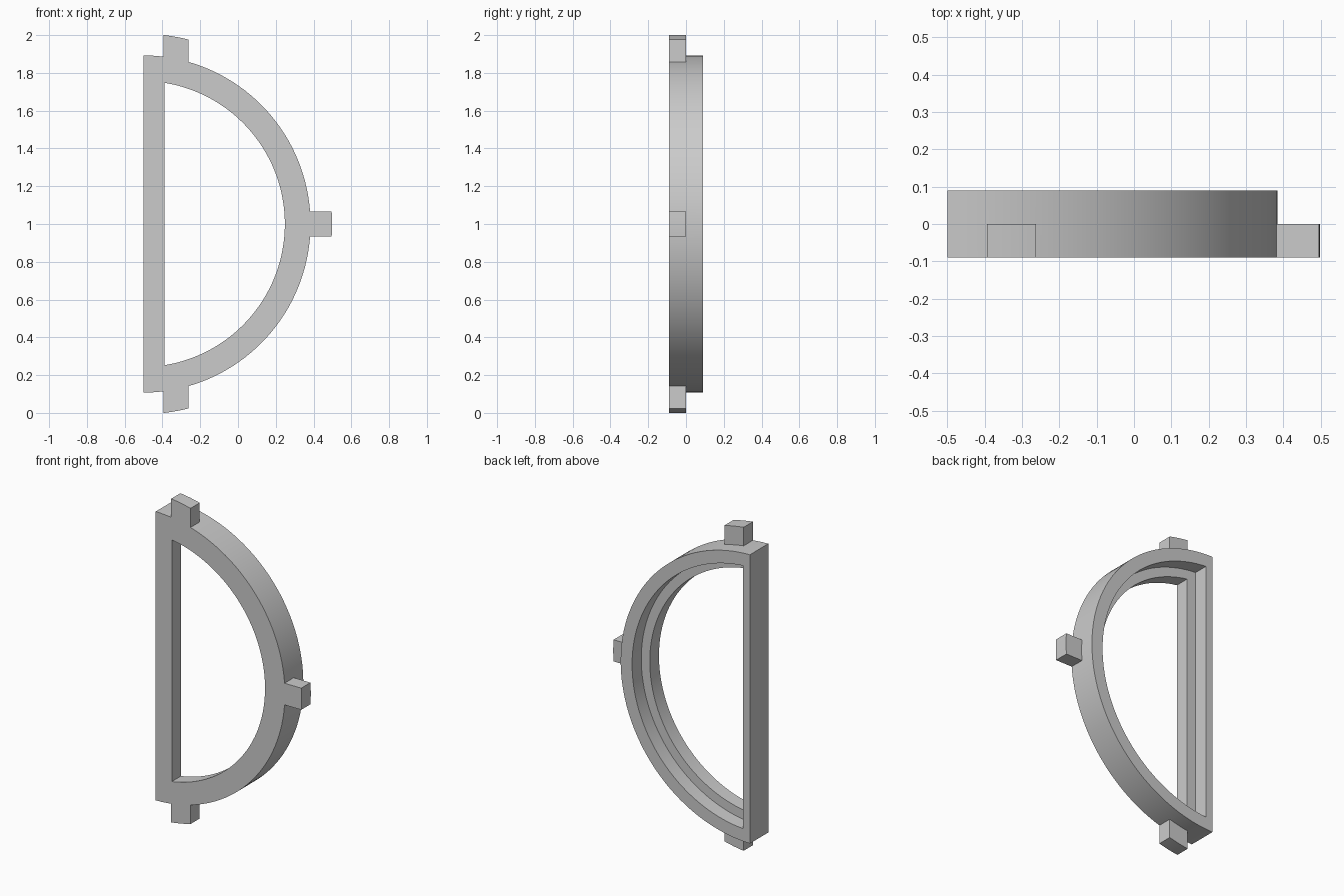
import bpy, bmesh, math

if "Cube" in bpy.data.objects:
    bpy.data.objects.remove(bpy.data.objects["Cube"], do_unlink=True)

CX, CZ = -0.509, 1.0        # centre of all arcs
FRONT, MID, BACK = -0.09, 0.0, 0.09

grey = bpy.data.materials.new("warm_free_grey")
grey.name = "plain grey"
grey.use_nodes = True
colour = (0.6, 0.6, 0.6, 1)
grey.diffuse_color = colour
grey.node_tree.nodes["Principled BSDF"].inputs["Base Color"].default_value = colour


def prism(name, outline, y0, y1):
    """Extrude an outline in the xz plane from y0 to y1."""
    bm = bmesh.new()
    face = bm.faces.new([bm.verts.new((x, y0, z)) for x, z in outline])
    made = bmesh.ops.extrude_face_region(bm, geom=[face])["geom"]
    for v in made:
        if isinstance(v, bmesh.types.BMVert):
            v.co.y = y1
    bmesh.ops.recalc_face_normals(bm, faces=bm.faces)
    mesh = bpy.data.meshes.new(name)
    bm.to_mesh(mesh)
    bm.free()
    mesh.materials.append(grey)
    obj = bpy.data.objects.new(name, mesh)
    bpy.context.collection.objects.link(obj)
    return obj


def arc(radius, start, end, steps):
    return [(CX + radius * math.cos(a), CZ + radius * math.sin(a))
            for a in (start + (end - start) * i / steps for i in range(steps + 1))]


def half_disc(radius, left):
    """Arc closed by a straight vertical edge at x = left."""
    a = math.acos((left - CX) / radius)
    return arc(radius, -a, a, 72)


def combine(target, other, operation):
    mod = target.modifiers.new(operation, 'BOOLEAN')
    mod.operation = operation
    mod.solver = 'EXACT'
    mod.object = other
    bpy.context.view_layer.objects.active = target
    bpy.ops.object.modifier_apply(modifier=mod.name)
    bpy.data.objects.remove(other, do_unlink=True)


# Half-round frame with a through opening and a wider rebate at the back
frame = prism("half_round_frame", half_disc(0.893, -0.5), FRONT, BACK)
combine(frame, prism("opening", half_disc(0.757, -0.39), -0.2, 0.2), 'DIFFERENCE')
combine(frame, prism("rebate", half_disc(0.815, -0.452), MID, 0.2), 'DIFFERENCE')

# Locating tabs: top, bottom and side, with curved outer ends
TAB_R = 1.007
top_arc = arc(TAB_R, math.acos((-0.394 - CX) / TAB_R), math.acos((-0.262 - CX) / TAB_R), 6)
top = top_arc + [(-0.262, 1.81), (-0.394, 1.81)]
bottom = [(x, 2 * CZ - z) for x, z in top]
half = math.asin(0.067 / TAB_R)
side = arc(TAB_R, -half, half, 6) + [(0.32, 1.067), (0.32, 0.933)]
for name, outline in (("top_tab", top), ("bottom_tab", bottom), ("side_tab", side)):
    combine(frame, prism(name, outline, FRONT, MID), 'UNION')

# Smooth the curved walls, keep the edges sharp
bpy.ops.object.select_all(action='DESELECT')
frame.select_set(True)
bpy.context.view_layer.objects.active = frame
bpy.ops.object.shade_smooth_by_angle(angle=math.radians(20))
